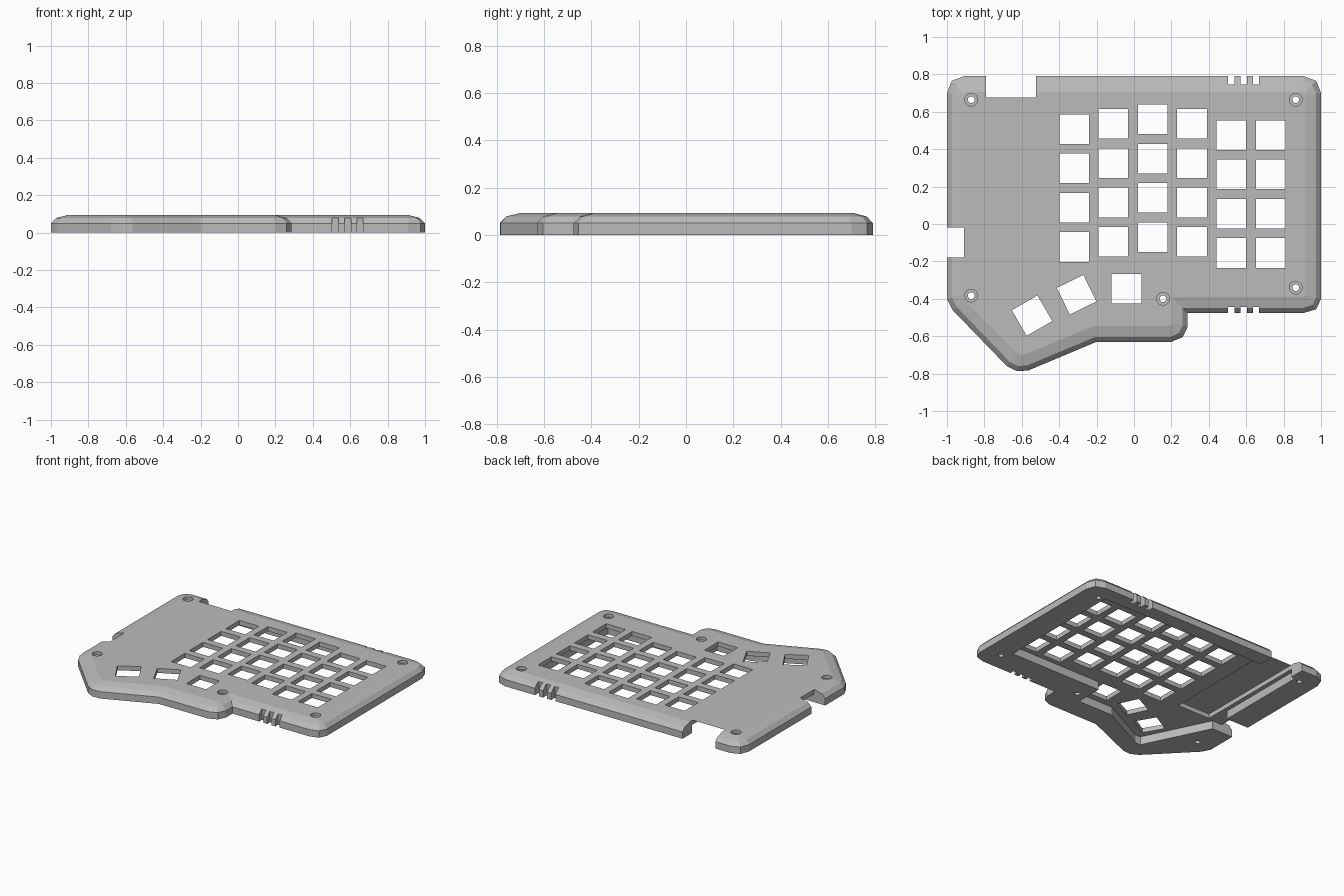
import bpy
import bmesh
from math import radians, cos, sin, tau
from mathutils import Vector

if "Cube" in bpy.data.objects:
    bpy.data.objects.remove(bpy.data.objects["Cube"], do_unlink=True)

TOP = 0.093
FLOOR = 0.06

grey = bpy.data.materials.new("light_grey_plastic")
grey.use_nodes = True
grey.diffuse_color = (0.5, 0.5, 0.5, 1)
grey.node_tree.nodes["Principled BSDF"].inputs["Base Color"].default_value = (0.5, 0.5, 0.5, 1)


def inset(points, d):
    """Mitred inward offset of a counter-clockwise outline."""
    result = []
    for i, p in enumerate(points):
        p = Vector(p)
        a = (p - Vector(points[i - 1])).normalized()
        b = (Vector(points[(i + 1) % len(points)]) - p).normalized()
        na, nb = Vector((-a.y, a.x)), Vector((-b.y, b.x))
        result.append(p + (na + nb) * d / (1 + na.dot(nb)))
    return result


def loft(bm, rings):
    """Closed solid through (outline, z) rings."""
    loops = [[bm.verts.new((p[0], p[1], z)) for p in pts] for pts, z in rings]
    n = len(loops[0])
    for lo, hi in zip(loops, loops[1:]):
        for i in range(n):
            j = (i + 1) % n
            bm.faces.new((lo[i], lo[j], hi[j], hi[i]))
    bm.faces.new(loops[0][::-1])
    bm.faces.new(loops[-1])


def make(name, solids):
    bm = bmesh.new()
    for rings in solids:
        loft(bm, rings)
    bmesh.ops.recalc_face_normals(bm, faces=bm.faces)
    mesh = bpy.data.meshes.new(name)
    bm.to_mesh(mesh)
    bm.free()
    mesh.materials.append(grey)
    obj = bpy.data.objects.new(name, mesh)
    bpy.context.collection.objects.link(obj)
    return obj


def prism(points, z0=-0.1, z1=0.2):
    return [(points, z0), (points, z1)]


def box(x0, x1, y0, y1, z0=-0.1, z1=0.2):
    return prism([(x0, y0), (x1, y0), (x1, y1), (x0, y1)], z0, z1)


def ngon(x, y, r, n, turn=0.0):
    return [(x + r * cos(turn + tau * i / n), y + r * sin(turn + tau * i / n)) for i in range(n)]


def key(x, y, degrees=0):
    return prism(ngon(x, y, 0.158 / 2 ** 0.5, 4, radians(45 + degrees)))


# Case body: outline with clipped corners, steep chamfer, then shallow slope
outline = [
    (0.91, -0.475), (0.975, -0.455), (1, -0.4), (1, 0.7), (0.975, 0.765), (0.91, 0.79),
    (-0.91, 0.79), (-0.975, 0.765), (-1, 0.7), (-1, -0.4), (-0.97, -0.46),
    (-0.68, -0.76), (-0.625, -0.787), (-0.565, -0.783), (-0.2, -0.63),
    (0.2, -0.63), (0.26, -0.605), (0.287, -0.55), (0.287, -0.475)]
body = make("keyboard_case", [[
    (outline, 0), (outline, 0.05),
    (inset(outline, 0.027), 0.078), (inset(outline, 0.085), TOP)]])

cutters = []

# Hollow underside
cavity = [
    (0.82, 0.68), (-0.82, 0.68), (-0.82, -0.02), (-0.93, -0.02), (-0.93, -0.18),
    (-0.83, -0.18), (-0.6, -0.65), (-0.56, -0.65), (-0.2, -0.47),
    (0.08, -0.47), (0.08, -0.27), (0.82, -0.27)]
cutters.append(make("underside_cutter", [prism(cavity, -0.1, FLOOR)]))

# Controller pocket below a very thin skin
cutters.append(make("pocket_cutter", [box(-0.79, -0.525, -0.17, 0.7, -0.1, TOP - 0.0004)]))

# Key openings: staggered columns and three thumb keys
columns = [(-0.32, 0.507), (-0.11, 0.535), (0.1, 0.56), (0.31, 0.535), (0.52, 0.475), (0.73, 0.475)]
keys = [key(x, y - 0.21 * row) for x, y in columns for row in range(4)]
keys += [key(-0.04, -0.347), key(-0.307, -0.378, 26), key(-0.545, -0.49, 30)]
cutters.append(make("key_cutter", keys))

# Socket notches and strap slits
notches = [box(-0.79, -0.525, 0.675, 0.9), box(-1.1, -0.91, -0.18, -0.02)]
for i in range(3):
    x = 0.503 + 0.066 * i
    notches += [box(x, x + 0.034, 0.745, 0.9), box(x, x + 0.034, -0.6, -0.443)]
cutters.append(make("notch_cutter", notches))

# Stepped screw holes
screws = [(-0.87, 0.665), (0.865, 0.665), (-0.87, -0.383), (0.865, -0.34), (0.155, -0.4)]
cutters.append(make("screw_cutter", [
    [(ngon(x, y, r, 24), z) for r, z in ((0.018, -0.1), (0.018, 0.07), (0.034, 0.07), (0.034, 0.2))]
    for x, y in screws]))

for cutter in cutters:
    mod = body.modifiers.new(cutter.name, "BOOLEAN")
    mod.operation = "DIFFERENCE"
    mod.solver = "EXACT"
    mod.object = cutter

# Bake the cuts and drop the cutters
graph = bpy.context.evaluated_depsgraph_get()
baked = bpy.data.meshes.new_from_object(body.evaluated_get(graph))
body.modifiers.clear()
body.data = baked
for cutter in cutters:
    bpy.data.objects.remove(cutter, do_unlink=True)
